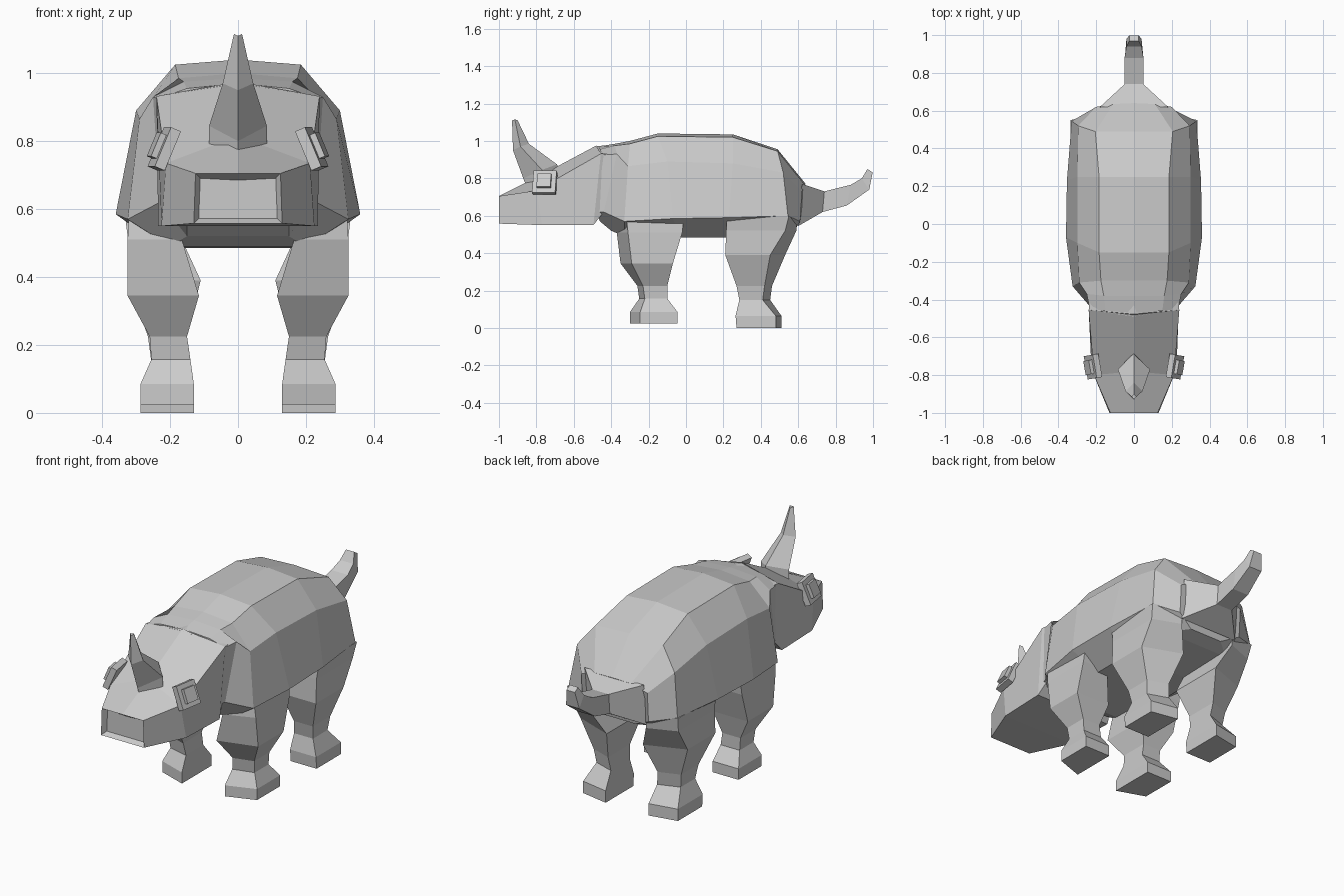
import bpy, bmesh
from mathutils import Vector, Matrix

if "Cube" in bpy.data.objects:
    bpy.data.objects.remove(bpy.data.objects["Cube"])

gray = bpy.data.materials.new("hide_gray")
gray.diffuse_color = (0.6, 0.6, 0.6, 1)
gray.use_nodes = True
gray.node_tree.nodes["Principled BSDF"].inputs["Base Color"].default_value = gray.diffuse_color


def finish(name, bm):
    bmesh.ops.recalc_face_normals(bm, faces=bm.faces)
    mesh = bpy.data.meshes.new(name)
    bm.to_mesh(mesh)
    bm.free()
    mesh.materials.append(gray)
    obj = bpy.data.objects.new(name, mesh)
    bpy.context.collection.objects.link(obj)
    return obj


def loft(name, rings):
    """Skin closed rings of points and cap both ends."""
    bm = bmesh.new()
    loops = [[bm.verts.new(p) for p in ring] for ring in rings]
    for a, b in zip(loops, loops[1:]):
        n = len(a)
        for i in range(n):
            j = (i + 1) % n
            bm.faces.new((a[i], a[j], b[j], b[i]))
    bm.faces.new(loops[0])
    bm.faces.new(loops[-1])
    return finish(name, bm)


def mirrored(half):
    """Complete a half ring; its first point lies on the centre line."""
    return half + [(-x, y, z) for x, y, z in reversed(half[1:])]


# Body: back ridge, shoulder, flank, lower flank, belly
body = [
    [(0, -.47, .970), (.15, -.46, .955), (.235, -.45, .925), (.22, -.48, .62), (.15, -.46, .57)],
    [(0, -.38, .985), (.16, -.38, .975), (.250, -.37, .930), (.23, -.44, .62), (.15, -.40, .52)],
    [(0, -.30, 1.00), (.175, -.30, .985), (.29, -.31, .865), (.325, -.33, .57), (.2, -.33, .49)],
    [(0, -.15, 1.04), (.185, -.15, 1.025), (.30, -.10, .89), (.36, -.07, .585), (.22, -.03, .485)],
    [(0, .25, 1.035), (.185, .25, 1.02), (.30, .25, .88), (.355, .23, .59), (.22, .22, .485)],
    [(0, .49, .955), (.205, .49, .945), (.295, .52, .83), (.33, .545, .60), (.2, .50, .50)],
    [(0, .64, .770), (.11, .635, .765), (.20, .62, .73), (.20, .61, .57), (.1, .58, .52)],
]
loft("body", [mirrored(r) for r in body])

# Head: wedge with a flat, recessed muzzle panel
head = [
    [(0, -1.0, .705), (.125, -1.0, .705), (.13, -1.0, .558)],
    [(0, -.78, .815), (.212, -.80, .735), (.225, -.77, .55)],
    [(0, -.48, .975), (.24, -.455, .932), (.235, -.495, .55)],
]
head_obj = loft("head", [mirrored(r) for r in head])
bm = bmesh.new()
bm.from_mesh(head_obj.data)
muzzle = min(bm.faces, key=lambda f: f.calc_center_median().y)
bmesh.ops.inset_region(bm, faces=[muzzle], thickness=.02)
bmesh.ops.translate(bm, verts=muzzle.verts, vec=(0, .03, 0))
bm.to_mesh(head_obj.data)
bm.free()

# Rear cheek wedge joining head and neck
cheek = [
    [(0, -.49, .97), (.24, -.455, .932), (.235, -.495, .55)],
    [(0, -.40, .98), (.23, -.40, .93), (.215, -.44, .62)],
]
loft("cheek", [mirrored(r) for r in cheek])

# Horn: diamond rings given as half width, front, side and back positions
horn = []
for w, (yf, zf), (ys, zs), (yb, zb) in [
        (.085, (-.86, .775), (-.77, .79), (-.68, .85)),
        (.085, (-.87, .80), (-.77, .845), (-.69, .875)),
        (.045, (-.925, .95), (-.885, .97), (-.84, .985)),
        (.012, (-.93, 1.11), (-.915, 1.115), (-.90, 1.11))]:
    horn.append([(0, yf, zf), (w, ys, zs), (0, yb, zb), (-w, ys, zs)])
loft("horn", horn)

# Tail: half width, top y and z, bottom y and z
tail = []
for w, yt, zt, yb, zb in [(.18, .62, .77, .60, .545), (.05, .74, .73, .73, .62),
                          (.05, .88, .765, .86, .655), (.04, .94, .80, .98, .74),
                          (.025, .97, .85, .998, .832)]:
    tail.append([(-w, yt, zt), (w, yt, zt), (w, yb, zb), (-w, yb, zb)])
loft("tail", tail)


# Legs: outer x, inner x, front y, back y, z, turn of the outer corners
front_leg = [
    (.320, .17, -.34, -.01, .600, .02), (.325, .165, -.37, -.02, .51, .06),
    (.325, .115, -.35, -.07, .345, .06), (.26, .15, -.26, -.10, .225, .03),
    (.255, .14, -.25, -.10, .157, .03), (.287, .13, -.30, -.045, .085, .055),
    (.287, .13, -.30, -.045, .025, .055),
]
rear_leg = [
    (.335, .17, .22, .59, .600, -.04), (.325, .17, .215, .59, .52, -.06),
    (.325, .11, .21, .53, .390, -.08), (.265, .15, .27, .46, .225, -.04),
    (.255, .14, .285, .45, .150, -.04), (.287, .13, .265, .51, .065, -.03),
    (.287, .13, .27, .51, .0, -.03),
]
for label, rows in (("front_leg", front_leg), ("rear_leg", rear_leg)):
    for side, s in (("right", 1), ("left", -1)):
        rings = []
        for xo, xi, yf, yb, z, turn in rows:
            tf, tb = max(turn, 0), min(turn, 0)
            rings.append([(s * xo, yf + tf, z), (s * xo, yb + tb, z),
                          (s * xi, yb, z), (s * xi, yf, z)])
        loft(f"{label}_{side}", rings)

# Eyes: tilted square plates with a smaller raised plate
for side, s in (("right", 1), ("left", -1)):
    turn = Matrix.Rotation(s * -.17, 4, 'Z') @ Matrix.Rotation(s * -.40, 4, 'Y')
    centre = Vector((s * .217, -.755, .777))
    for name, size, thick, out in (("eye_plate", .125, .032, 0), ("eye", .075, .02, .024)):
        bm = bmesh.new()
        place = (Matrix.Translation(centre) @ turn
                 @ Matrix.Translation((s * out, 0, 0))
                 @ Matrix.Diagonal((thick, size, size, 1)))
        bmesh.ops.create_cube(bm, size=1, matrix=place)
        finish(f"{name}_{side}", bm)
